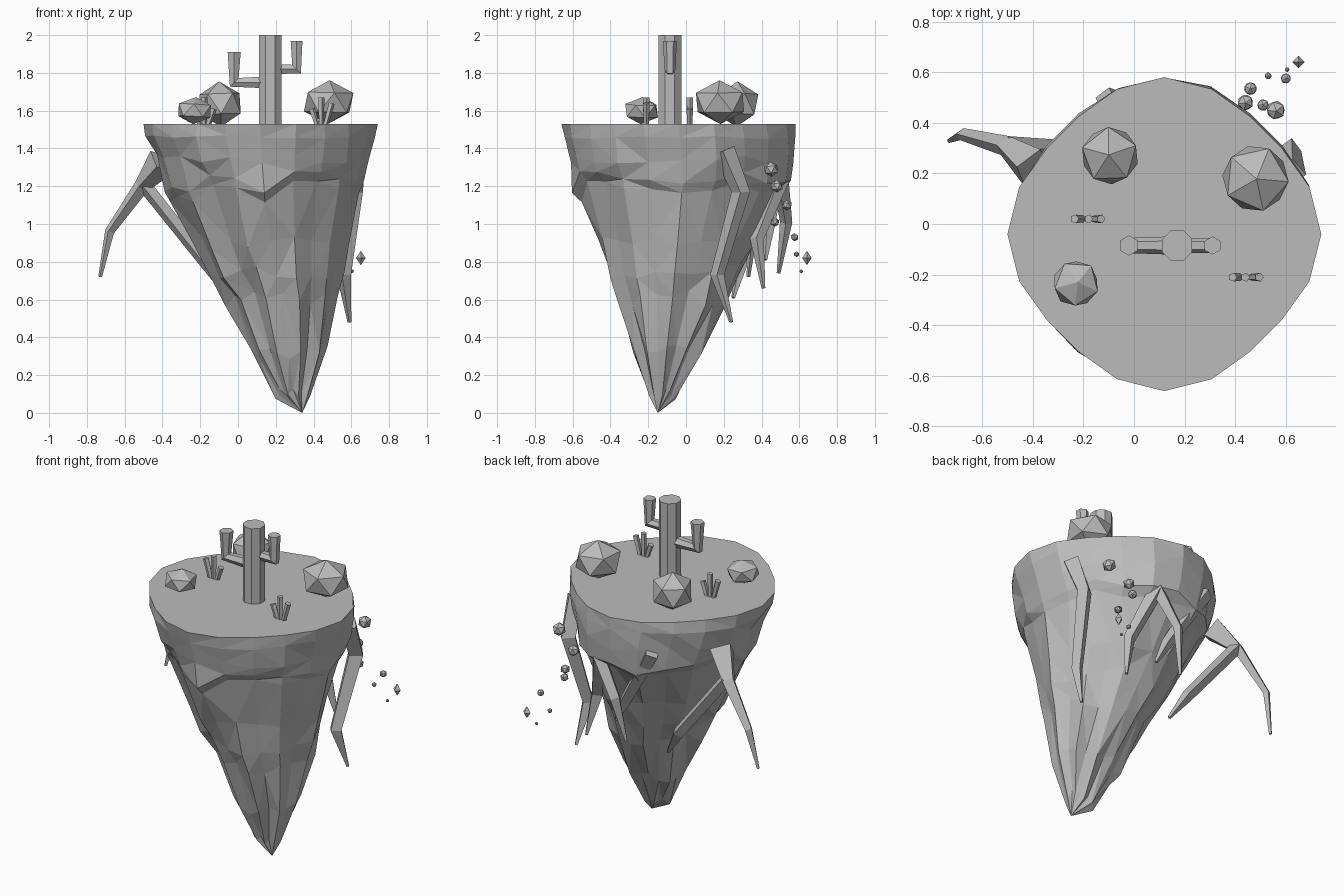
import bpy, bmesh, math, random
from mathutils import Vector, Matrix

random.seed(11)
cube = bpy.data.objects.get("Cube")
if cube:
    bpy.data.objects.remove(cube)

stone = bpy.data.materials.new("stone_grey")
stone.use_nodes = True
GREY = (0.5, 0.5, 0.5, 1)
stone.diffuse_color = GREY
stone.node_tree.nodes["Principled BSDF"].inputs["Base Color"].default_value = GREY


def finish(name, bm):
    bmesh.ops.recalc_face_normals(bm, faces=bm.faces)
    mesh = bpy.data.meshes.new(name)
    bm.to_mesh(mesh)
    bm.free()
    mesh.materials.append(stone)
    obj = bpy.data.objects.new(name, mesh)
    bpy.context.collection.objects.link(obj)
    return obj


def bridge(bm, a, b):
    n = len(a)
    for i in range(n):
        bm.faces.new((a[i], a[(i + 1) % n], b[(i + 1) % n], b[i]))


def tube(name, points, radii, sides=4, ref=(0.6, -0.8, 0)):
    """Faceted tapering tube along a bent path, with mitred bends."""
    bm = bmesh.new()
    pts = [Vector(p) for p in points]
    rings = []
    for i, p in enumerate(pts):
        before = (p - pts[i - 1]).normalized() if i else Vector()
        after = (pts[i + 1] - p).normalized() if i < len(pts) - 1 else Vector()
        t = (before + after).normalized()
        u = t.cross(Vector(ref)).normalized()
        v = t.cross(u)
        stretch = 1.25 if i and i < len(pts) - 1 else 1
        angles = [math.tau * (k + 0.5) / sides for k in range(sides)]
        rings.append([bm.verts.new(p + radii[i] * (stretch * math.cos(a) * u + math.sin(a) * v))
                      for a in angles])
    for a, b in zip(rings, rings[1:]):
        bridge(bm, a, b)
    bm.faces.new(rings[0])
    bm.faces.new(rings[-1])
    return finish(name, bm)


def rock(name, pos, r, squash=1.0):
    """Twenty-sided stone with one corner close to the top."""
    bm = bmesh.new()
    turn = Matrix.Rotation(random.uniform(0, 6), 4, 'Z') @ Matrix.Rotation(random.uniform(0, .15), 4, 'X')
    bmesh.ops.create_icosphere(bm, subdivisions=1, radius=r,
                               matrix=Matrix.Translation(pos) @ Matrix.Diagonal((1, 1, squash, 1)) @ turn)
    return finish(name, bm)


# Floating island: levels of (z, x min, x max, y min, y max, roughness, ridge depth)
LEVELS = [
    (1.53, -.50, .74, -.66, .58, 0, 0),
    (1.46, -.49, .73, -.645, .58, .01, 0),
    (1.34, -.445, .70, -.625, .58, .03, 0),
    (1.22, -.39, .67, -.60, .57, .03, 0),
    (1.17, -.36, .645, -.565, .52, .03, .03),
    (0.90, -.24, .59, -.48, .39, .04, .05),
    (0.75, -.155, .56, -.43, .31, .04, .07),
    (0.60, -.06, .53, -.38, .24, .05, .10),
    (0.32, .06, .48, -.29, .09, .04, .15),
    (0.10, .20, .385, -.20, -.05, .03, .14),
]
SIDES = 20
bm = bmesh.new()
rings = []
ledge = [random.uniform(-.06, .06) for _ in range(SIDES)]
for z, x0, x1, y0, y1, rough, ridge in LEVELS:
    ring = []
    corner = .08 if z > 1.5 else .05
    for k in range(SIDES):
        a = math.tau * k / SIDES
        f = 1 - corner * math.sin(2 * a) ** 2 - ridge * (k % 2) + random.uniform(-rough, rough / 3)
        dz = ledge[k] if 1.1 < z < 1.3 else random.uniform(-1, 1) * rough
        ring.append(bm.verts.new(((x0 + x1) / 2 + (x1 - x0) / 2 * f * math.cos(a),
                                  (y0 + y1) / 2 + (y1 - y0) / 2 * f * math.sin(a), z + dz)))
    rings.append(ring)
for a, b in zip(rings, rings[1:]):
    bridge(bm, a, b)
tip = bm.verts.new((.34, -.15, 0))
for k in range(SIDES):
    bm.faces.new((rings[-1][k], rings[-1][(k + 1) % SIDES], tip))
bm.faces.new(rings[0])
bmesh.ops.triangulate(bm, faces=[f for f in bm.faces if len(f.verts) == 4])
finish("floating_island", bm)

# Hanging roots
tube("side_root", [(.62, .20, 1.39), (.61, .29, 1.17), (.56, .165, .73), (.59, .24, .48)],
     (.06, .045, .034, .01))
tube("left_root", [(-.40, .22, 1.33), (-.51, .31, 1.20), (-.68, .355, .96), (-.73, .33, .72)],
     (.085, .036, .022, .01))
tube("left_root_branch", [(-.50, .31, 1.21), (-.15, .29, .77), (-.05, .25, .61)],
     (.038, .03, .01))
tube("back_root", [(.25, .50, 1.23), (.35, .375, .92), (.40, .41, .66)], (.045, .034, .01))
tube("back_root_branch", [(.25, .50, 1.23), (.12, .53, 1.01), (.07, .49, .74)], (.045, .03, .01))
tube("rear_root", [(-.11, .49, 1.34), (.12, .43, .95), (.19, .42, .81)], (.05, .03, .01))

# Cactus with two upturned arms
tube("cactus_trunk", [(.17, -.085, 1.5), (.17, -.085, 2)], (.065, .065), 8, (0, 1, 0))
tube("cactus_right_arm", [(.19, -.085, 1.82), (.31, -.085, 1.82), (.31, -.085, 1.97)],
     (.03, .03, .036), 6, (0, 1, 0))
tube("cactus_left_arm", [(.15, -.085, 1.75), (-.02, -.085, 1.75), (-.02, -.085, 1.91)],
     (.036, .03, .04), 6, (0, 1, 0))

# Boulders on the plateau
rock("large_boulder", (.48, .18, 1.645), .145, .8)
rock("middle_boulder", (-.095, .27, 1.635), .125, .96)
rock("small_boulder", (-.23, -.235, 1.6), .10, .72)

# Grass tufts: three leaning blades each
for tuft, (x, y, flip) in enumerate([(.44, -.21, 1), (-.18, .02, -1)]):
    for i, (lean, top) in enumerate([(-.05, 1.61), (0, 1.67), (.055, 1.64)]):
        tube(f"grass_{tuft}_{i}", [(x + lean * .4 * flip, y, 1.52), (x + lean * flip, y, top)],
             (.014, .018), 5, (0, 1, 0))

# Drifting stone fragments
FRAGMENTS = [
    (.56, .45, 1.29, .04), (.44, .48, 1.20, .034), (.46, .535, 1.10, .028), (.51, .47, 1.01, .025),
    (.60, .575, .93, .022), (.53, .585, .84, .015), (.605, .61, .75, .01), (.41, .41, 1.36, .008),
]
for i, (x, y, z, r) in enumerate(FRAGMENTS):
    rock(f"fragment_{i}", (x, y, z), r)
bm = bmesh.new()
bmesh.ops.create_uvsphere(bm, u_segments=4, v_segments=2, radius=.025,
                          matrix=Matrix.Translation((.65, .64, .82)) @ Matrix.Diagonal((1, 1, 1.5, 1)))
finish("crystal_fragment", bm)
